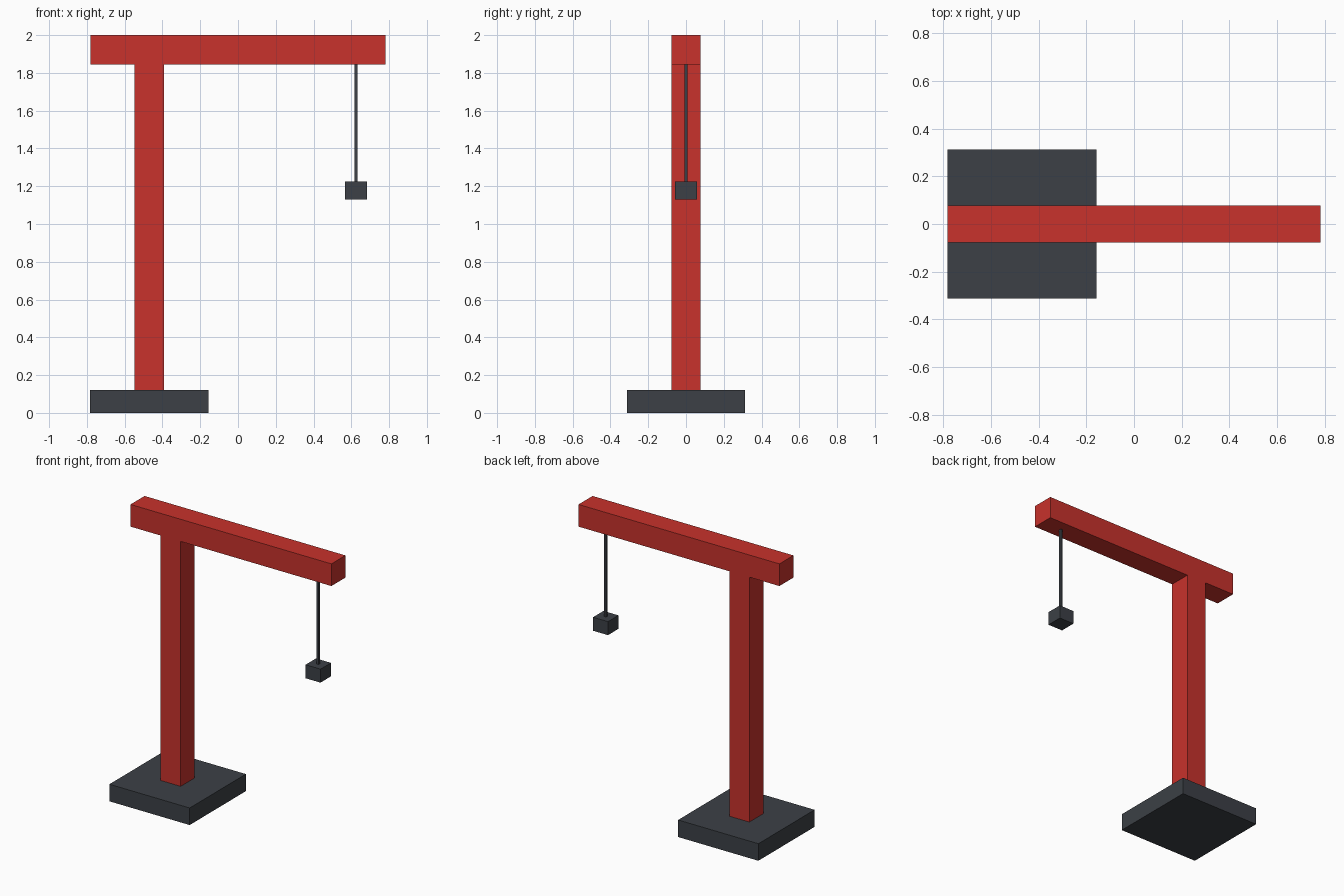
import bpy
import bmesh
from mathutils import Vector

cube = bpy.data.objects.get("Cube")
if cube:
    bpy.data.objects.remove(cube, do_unlink=True)


def make_material(name, rgb):
    mat = bpy.data.materials.new(name)
    mat.use_nodes = True
    color = (*rgb, 1.0)
    mat.diffuse_color = color
    mat.node_tree.nodes["Principled BSDF"].inputs["Base Color"].default_value = color
    return mat


def box(name, center_x, bottom, top, width, depth, mat):
    """Box centred on y = 0, standing between two heights."""
    bm = bmesh.new()
    bmesh.ops.create_cube(bm, size=1)
    bmesh.ops.scale(bm, vec=Vector((width, depth, top - bottom)), verts=bm.verts)
    mesh = bpy.data.meshes.new(name)
    bm.to_mesh(mesh)
    bm.free()
    mesh.materials.append(mat)
    obj = bpy.data.objects.new(name, mesh)
    obj.location = (center_x, 0, (bottom + top) / 2)
    bpy.context.collection.objects.link(obj)
    return obj


red = make_material("crane red", (0.578, 0.032, 0.025))
gray = make_material("dark gray", (0.045, 0.051, 0.061))

BEAM = 0.156          # thickness of mast and jib
MAST_X = -0.47
HOIST_X = 0.625
BASE_TOP = 0.12
JIB_BOTTOM = 2 - BEAM
LOAD_TOP = 1.225

# Foot and frame
box("base", MAST_X, 0, BASE_TOP, 0.625, 0.625, gray)
box("mast", MAST_X, BASE_TOP, JIB_BOTTOM, BEAM, BEAM, red)
box("jib", 0, JIB_BOTTOM, 2, 1.564, BEAM, red)

# Hoist
box("cable", HOIST_X, LOAD_TOP, JIB_BOTTOM, 0.016, 0.016, gray)
box("hook_block", HOIST_X, 1.13, LOAD_TOP, 0.116, 0.116, gray)
